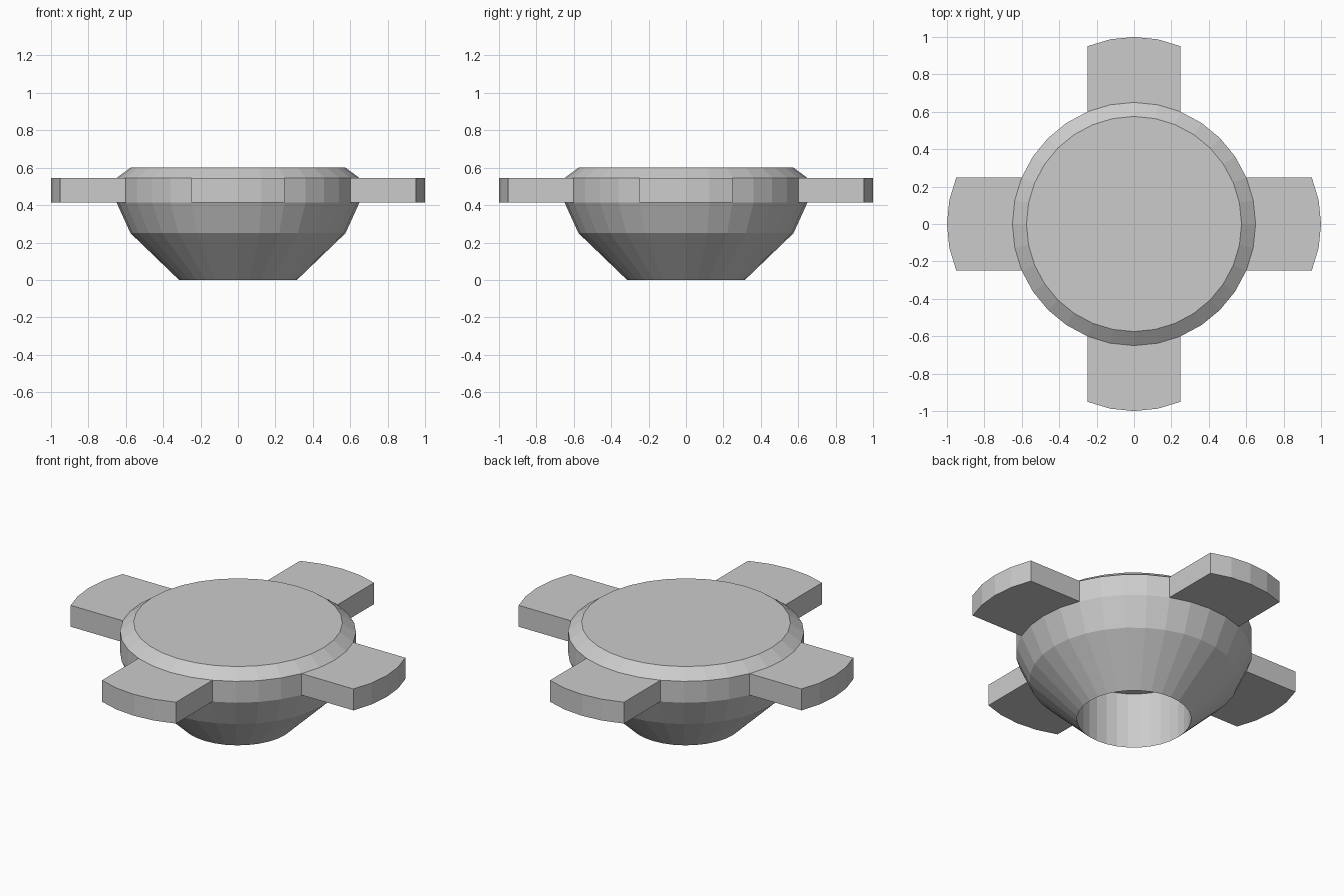
import bpy
import bmesh
import math
from mathutils import Vector

cube = bpy.data.objects.get("Cube")
if cube:
    bpy.data.objects.remove(cube, do_unlink=True)

SIDES = 32
ARM_REACH = 0.35
# Radius and height of each ring, from the recess ceiling round to the top
PROFILE = [(0.315, 0.34), (0.315, 0.0), (0.575, 0.25),
           (0.65, 0.415), (0.65, 0.545), (0.575, 0.6)]
BAND = 3  # profile step that forms the upright rim

grey = bpy.data.materials.new("plain grey")
grey.use_nodes = True
grey.diffuse_color = (0.6, 0.6, 0.6, 1)
grey.node_tree.nodes["Principled BSDF"].inputs["Base Color"].default_value = (0.6, 0.6, 0.6, 1)

# Lathed body with a recess underneath
bm = bmesh.new()
rings = []
for radius, height in PROFILE:
    rings.append([bm.verts.new((radius * math.cos(math.tau * i / SIDES),
                                radius * math.sin(math.tau * i / SIDES), height))
                  for i in range(SIDES)])
rim_faces = []
for step, (low, high) in enumerate(zip(rings, rings[1:])):
    for i in range(SIDES):
        j = (i + 1) % SIDES
        face = bm.faces.new((low[i], low[j], high[j], high[i]))
        if step == BAND:
            rim_faces.append(face)
bm.faces.new(list(reversed(rings[0])))
bm.faces.new(rings[-1])

# Four lugs pulled straight out of the rim, four facets each
for quarter in range(4):
    angle = quarter * math.pi / 2
    middle = quarter * SIDES // 4
    faces = [rim_faces[(middle + k) % SIDES] for k in range(-2, 2)]
    result = bmesh.ops.extrude_face_region(bm, geom=faces)
    moved = [v for v in result["geom"] if isinstance(v, bmesh.types.BMVert)]
    offset = Vector((math.cos(angle), math.sin(angle), 0)) * ARM_REACH
    bmesh.ops.translate(bm, verts=moved, vec=offset)
    bmesh.ops.delete(bm, geom=[f for f in faces if f.is_valid], context="FACES_ONLY")

bmesh.ops.recalc_face_normals(bm, faces=bm.faces)
mesh = bpy.data.meshes.new("lugged_cap")
bm.to_mesh(mesh)
bm.free()
mesh.materials.append(grey)
cap = bpy.data.objects.new("lugged_cap", mesh)
bpy.context.collection.objects.link(cap)
